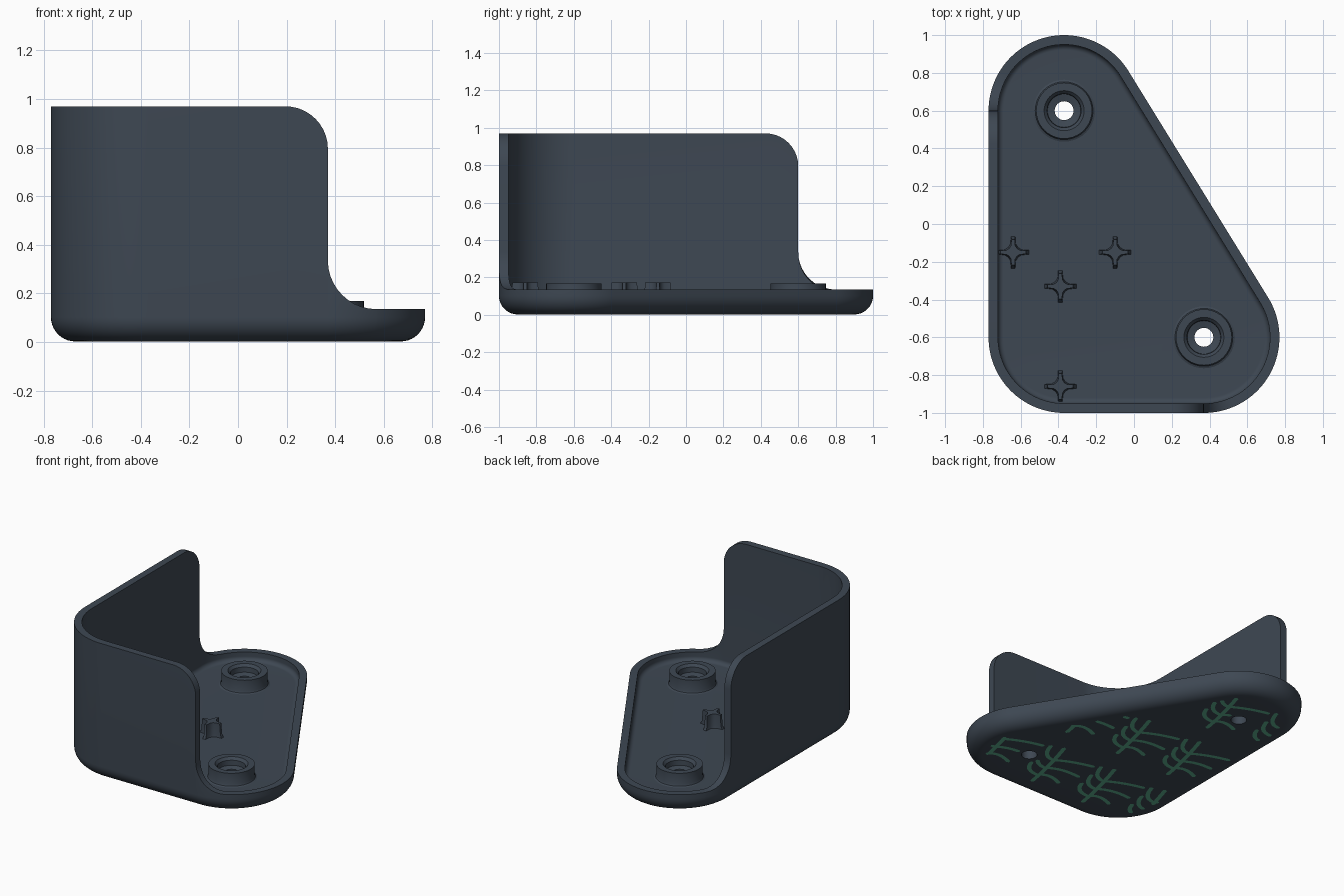
import bpy, bmesh
from math import sin, cos, pi, radians, atan2
from mathutils import Vector

cube = bpy.data.objects.get("Cube")
if cube:
    bpy.data.objects.remove(cube, do_unlink=True)

# Main dimensions
CX, CY, R = 0.37, 0.6, 0.4          # corner centres and outline radius
RIM, TOP, FLOOR, BASE = 0.135, 0.97, 0.075, 0.002
THICK, FILLET, INNER = 0.05, 0.1, 0.03
SWEEP, ROUND = 0.2, 0.175           # curves at the foot and top of each wall end
BACK, CORNER, FRONT = Vector((-CX, CY)), Vector((-CX, -CY)), Vector((CX, -CY))
SLANT = atan2(2 * CX, 2 * CY)       # direction the sloping side faces
QUARTER = [i * pi / 20 for i in range(11)]


def material(name, colour):
    m = bpy.data.materials.new(name)
    m.use_nodes = True
    m.diffuse_color = (*colour, 1)
    bsdf = next(n for n in m.node_tree.nodes if n.type == 'BSDF_PRINCIPLED')
    bsdf.inputs["Base Color"].default_value = (*colour, 1)
    bsdf.inputs["Roughness"].default_value = 0.6
    return m


slate = material("dark slate", (0.048, 0.064, 0.086))
green = material("leaf green", (0.11, 0.43, 0.28))


def finish(bm, name, mat, smooth=True):
    me = bpy.data.meshes.new(name)
    bm.to_mesh(me)
    bm.free()
    ob = bpy.data.objects.new(name, me)
    bpy.context.collection.objects.link(ob)
    me.materials.append(mat)
    if smooth:
        bpy.ops.object.select_all(action='DESELECT')
        ob.select_set(True)
        bpy.context.view_layer.objects.active = ob
        bpy.ops.object.shade_smooth_by_angle(angle=radians(35))
    return ob


def arc(centre, a, b, height, n):
    return [(centre, a + (b - a) * i / n, height) for i in range(n + 1)]


def wall_end(centre, facing, turn, along):
    """Edge height from the low rim, up the wall end, to the wall top."""
    out = []
    for q in reversed(QUARTER):
        swing = turn * atan2(SWEEP * (1 - cos(q)), (R**2 - (SWEEP * (1 - cos(q)))**2) ** 0.5)
        out.append((centre, facing + swing, RIM + SWEEP * (1 - sin(q))))
    for q in QUARTER:
        out.append((centre + along * ROUND * (1 - cos(q)), facing, TOP - ROUND * (1 - sin(q))))
    return out


# Outline samples: centre, facing angle and edge height
samples = arc(BACK, SLANT, radians(149), RIM, 40)
samples += wall_end(BACK, pi, -1, Vector((0, -1)))
samples += arc(CORNER, pi, 1.5 * pi, TOP, 30)
samples += reversed(wall_end(FRONT, 1.5 * pi, 1, Vector((-1, 0))))
samples += arc(FRONT, radians(301), 2 * pi + SLANT, RIM, 32)


# Tray with its bent wall
def section(centre, a, h):
    prof = [(FILLET * (1 - sin(q)), BASE + FILLET * (1 - cos(q))) for q in QUARTER]
    prof += [(0, h), (THICK, h)]
    prof += [(THICK + INNER * (1 - cos(q)), FLOOR + INNER * (1 - sin(q))) for q in QUARTER]
    d = Vector((cos(a), sin(a)))
    return [(*(centre + d * (R - off)), z) for off, z in prof]


bm = bmesh.new()
columns = [[bm.verts.new(p) for p in section(*s)] for s in samples]
edge_row = len(QUARTER)
for i, col in enumerate(columns):
    j = (i + 1) % len(columns)
    upright = (samples[i][0] - samples[j][0]).length < 1e-5 and abs(samples[i][1] - samples[j][1]) < 1e-5
    for k in range(len(col) - 1):
        if not upright or k == edge_row:
            bm.faces.new((col[k], columns[j][k], columns[j][k + 1], col[k + 1]))
bmesh.ops.remove_doubles(bm, verts=bm.verts, dist=1e-5)

# Floor and underside, each with two screw holes
for z, radius in ((BASE, 0.05), (FLOOR, 0.1)):
    for c in (BACK, FRONT):
        ring = bmesh.ops.create_circle(bm, segments=40, radius=radius, cap_ends=False)["verts"]
        bmesh.ops.translate(bm, verts=ring, vec=(c.x, c.y, z))
    loops = [e for e in bm.edges if len(e.link_faces) < 2
             and all(abs(v.co.z - z) < 1e-4 for v in e.verts)]
    bmesh.ops.triangle_fill(bm, edges=loops, use_beauty=True)
bmesh.ops.recalc_face_normals(bm, faces=bm.faces)
finish(bm, "tray_with_wall", slate)

# Screw bosses with a stepped bore
boss = [(0.05, BASE), (0.05, 0.105), (0.088, 0.115), (0.09, 0.15), (0.106, 0.168),
        (0.148, 0.168), (0.148, FLOOR + 0.016), (0.153, FLOOR + 0.005), (0.164, FLOOR)]
for name, c in (("back_screw_boss", BACK), ("front_screw_boss", FRONT)):
    bm = bmesh.new()
    vs = [bm.verts.new((r, 0, z)) for r, z in boss]
    es = [bm.edges.new(pair) for pair in zip(vs, vs[1:])]
    bmesh.ops.spin(bm, geom=vs + es, cent=(0, 0, 0), axis=(0, 0, 1), angle=2 * pi,
                   steps=40, use_merge=True)
    bmesh.ops.recalc_face_normals(bm, faces=bm.faces)
    if sum(f.normal.z for f in bm.faces) < 0:
        bmesh.ops.reverse_faces(bm, faces=bm.faces)
    finish(bm, name, slate).location = (c.x, c.y, 0)

# Four-pointed locating pegs, tapering upward
ARM = [(0.085, -0.011), (0.085, 0.011), (0.045, 0.014), (0.026, 0.026), (0.014, 0.045)]
PEGS = [(-0.64, -0.15), (-0.39, -0.33), (-0.1, -0.15), (-0.39, -0.86)]
for n, (px, py) in enumerate(PEGS):
    bm = bmesh.new()
    rings = []
    for z, s in ((FLOOR, 1), (FLOOR + 0.02, 0.88), (0.172, 0.8)):
        rings.append([bm.verts.new(((x * cos(t) - y * sin(t)) * s, (x * sin(t) + y * cos(t)) * s, z))
                      for t in (0, pi / 2, pi, 1.5 * pi) for x, y in ARM])
    for lo, hi in zip(rings, rings[1:]):
        for i in range(len(lo)):
            j = (i + 1) % len(lo)
            bm.faces.new((lo[i], lo[j], hi[j], hi[i]))
    bm.faces.new(rings[-1])
    finish(bm, f"star_peg_{n + 1}", slate).location = (px, py, 0)


# Painted fronds repeated across the underside
def inside(p, margin=0.12):
    d = Vector((cos(SLANT), sin(SLANT)))
    if p.x < -CX - R + margin or p.y < -CY - R + margin or (p - FRONT).dot(d) > R - margin:
        return False
    for c, wedge in ((BACK, p.y > CY), (CORNER, p.x < -CX and p.y < -CY), (FRONT, p.x > CX and p.y < -CY + 0.2)):
        if wedge and (p - c).length > R - margin:
            return False
    return min((p - BACK).length, (p - FRONT).length) > 0.08


# Each stroke: start, bend, end
STROKES = [((-0.055, -0.22), (-0.02, 0), (0.055, 0.23))]
for y, right, left in ((-0.14, (0.1, -0.04), (-0.2, -0.13)), (-0.04, (0.12, 0.08), (-0.25, 0.01)),
                       (0.07, (0.14, 0.2), (-0.24, 0.17))):
    root = (y * 0.22, y)
    STROKES.append((root, (right[0] * 0.75, y), right))
    STROKES.append((root, (left[0] * 0.4, y + 0.07), left))

bm = bmesh.new()
HALF, STEPS = 0.014, 10
for row in (-1, 0, 1):
    for col in range(-2, 4):
        place = Vector((0.01 + 0.42 * col - 0.23 * abs(row), 0.62 * row))
        for stroke in STROKES:
            a, b, c = (Vector(p) for p in stroke)
            path = [place + a * (1 - t)**2 + b * 2 * t * (1 - t) + c * t * t
                    for t in (i / STEPS for i in range(STEPS + 1))]
            for p, q in zip(path, path[1:]):
                if inside(p) and inside(q):
                    d = (q - p).normalized() * HALF
                    side = Vector((-d.y, d.x))
                    # Pointed ends overlap so that bends stay closed
                    pts = (p - d * 0.7, p + side, q + side, q + d * 0.7, q - side, p - side)
                    bm.faces.new([bm.verts.new((v.x, v.y, 0)) for v in pts])
finish(bm, "underside_fronds", green, smooth=False)
